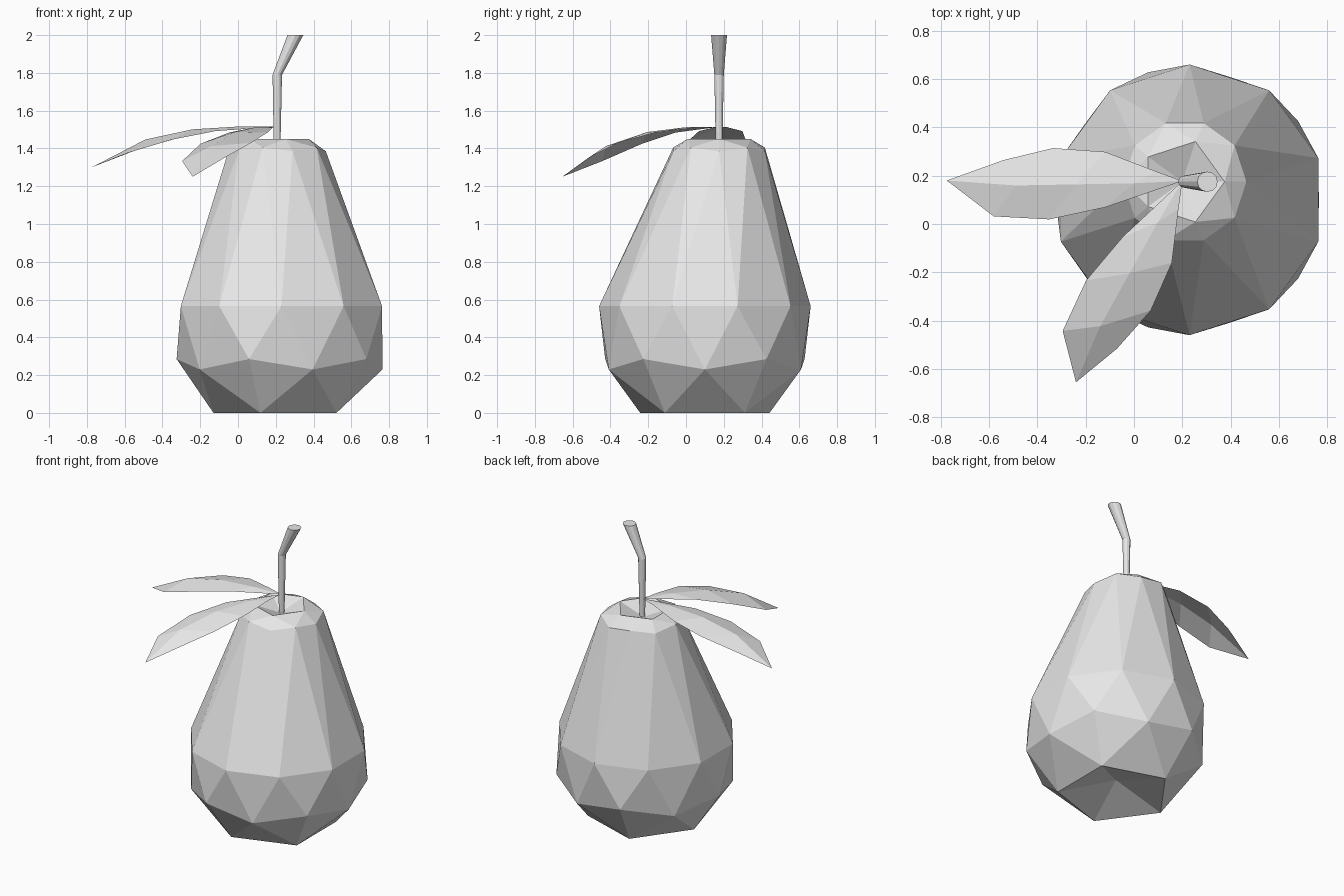
import bpy, bmesh, math
from mathutils import Vector

cube = bpy.data.objects.get("Cube")
if cube:
    bpy.data.objects.remove(cube)

grey = bpy.data.materials.new("plain_grey")
grey.use_nodes = True
grey.diffuse_color = (0.8, 0.8, 0.8, 1)
grey.node_tree.nodes["Principled BSDF"].inputs["Base Color"].default_value = grey.diffuse_color


def finish(bm, name):
    mesh = bpy.data.meshes.new(name)
    bm.to_mesh(mesh)
    bm.free()
    mesh.materials.append(grey)
    obj = bpy.data.objects.new(name, mesh)
    bpy.context.collection.objects.link(obj)
    return obj


# Pear body: each ring of an icosphere is moved to its own height and radius
# (sphere height, centre x, centre y, radius, new height)
RINGS = [
    (-1.0, 0.23, 0.10, 0.0, 0.10),
    (-0.851, 0.23, 0.10, 0.36, 0.0),
    (-0.526, 0.23, 0.10, 0.535, 0.23),
    (-0.447, 0.23, 0.10, 0.555, 0.285),
    (0.0, 0.23, 0.10, 0.56, 0.565),
    (0.447, 0.21, 0.175, 0.255, 1.385),
    (0.526, 0.21, 0.175, 0.255, 1.405),
    (0.851, 0.2, 0.175, 0.175, 1.45),
    (1.0, 0.2, 0.175, 0.0, 1.39),
]
bm = bmesh.new()
bmesh.ops.create_icosphere(bm, subdivisions=2, radius=1)
for v in bm.verts:
    _, cx, cy, radius, height = min(RINGS, key=lambda ring: abs(ring[0] - v.co.z))
    angle = math.atan2(v.co.y, v.co.x)
    v.co = (cx + radius * math.cos(angle), cy + radius * math.sin(angle), height)
finish(bm, "pear_body")

# Stem: horizontal rings joined into a bent, flaring tube
bm = bmesh.new()
SIDES = 12
loops = []
for x, z, radius in ((0.207, 1.38, 0.017), (0.208, 1.79, 0.025), (0.304, 2.0, 0.042)):
    loops.append([bm.verts.new((x + radius * math.cos(i * math.tau / SIDES),
                                0.175 + radius * math.sin(i * math.tau / SIDES), z))
                  for i in range(SIDES)])
for low, high in zip(loops, loops[1:]):
    for i in range(SIDES):
        j = (i + 1) % SIDES
        bm.faces.new((low[i], low[j], high[j], high[i]))
bm.faces.new(loops[-1])
bm.faces.new(reversed(loops[0]))
finish(bm, "stem")


# Leaves: slanted rows of wide edge, raised midrib and narrow edge
def leaf(name, tip, side):
    base = Vector((0.2, 0.178, 1.515))
    reach = Vector(tip) - base
    drop = -reach.z
    reach.z = 0
    length = reach.length
    along = reach.normalized()
    across = Vector((-along.y, along.x, 0)) * side
    bm = bmesh.new()

    def point(d, w, lift=0):
        co = base + along * d + across * w
        co.z += lift - drop * (d / length) ** 2
        return bm.verts.new(co)

    root, end = point(0, 0), point(length, 0)
    rows = [
        (point(0.32, 0.11), point(0.2, 0.01, 0.01), point(0.11, -0.04)),
        (point(0.55, 0.16), point(0.44, 0.015, 0.03), point(0.32, -0.12)),
        (point(0.78, 0.148), point(0.69, 0.02, 0.04), point(0.535, -0.135)),
    ]
    last = point(0.74, -0.085)
    for k in (0, 1):
        bm.faces.new((root, rows[0][k], rows[0][k + 1]))
        for a, b in zip(rows, rows[1:]):
            bm.faces.new((a[k], b[k], b[k + 1], a[k + 1]))
    wide, mid, narrow = rows[-1]
    bm.faces.new((wide, end, mid))
    bm.faces.new((mid, end, last, narrow))
    bmesh.ops.recalc_face_normals(bm, faces=bm.faces)
    if sum(f.normal.z for f in bm.faces) < 0:
        bmesh.ops.reverse_faces(bm, faces=bm.faces)
    finish(bm, name)


leaf("left_pointing_leaf", (-0.775, 0.18, 1.30), 1)
leaf("front_pointing_leaf", (-0.24, -0.655, 1.25), -1)
